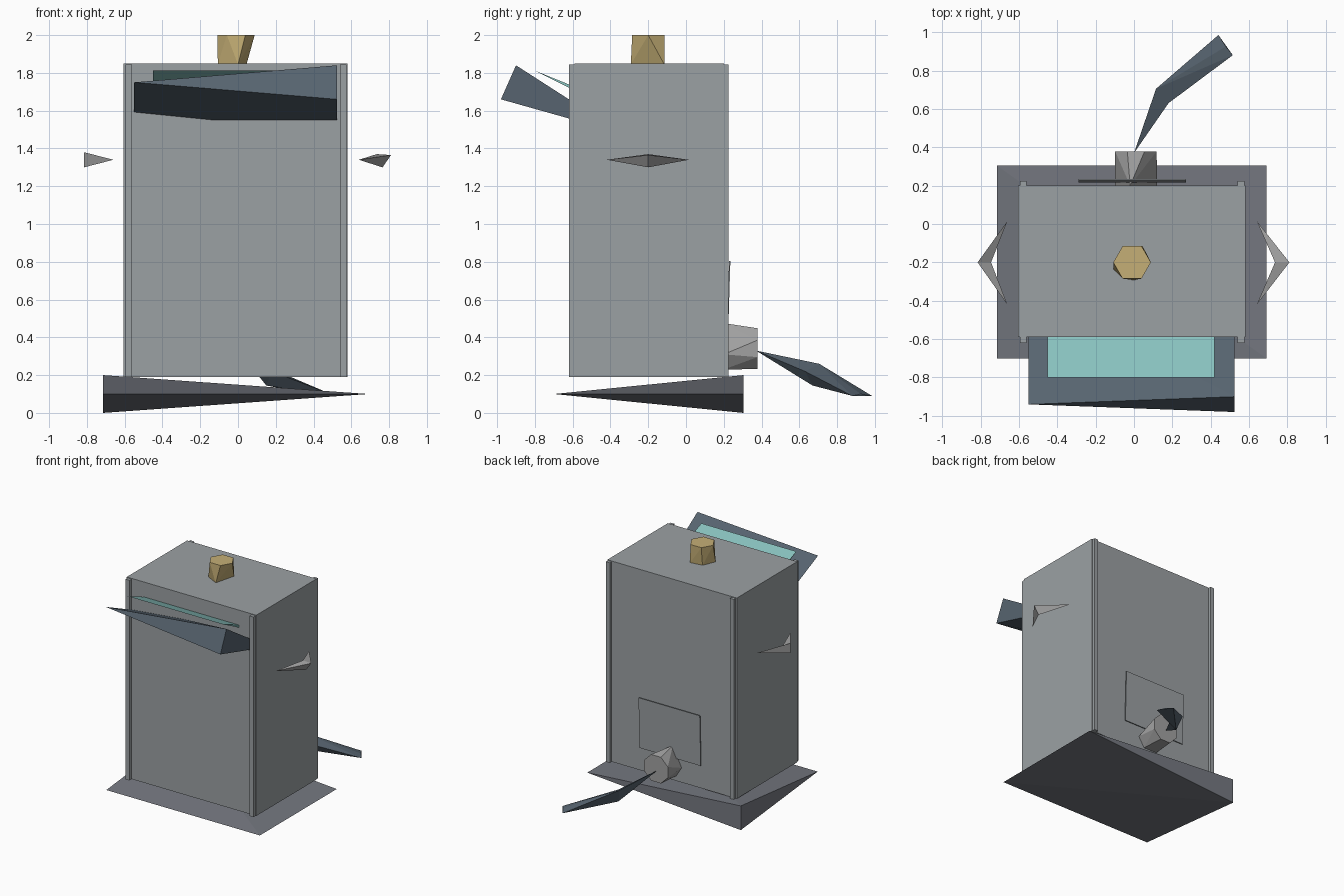
import bpy, bmesh, math
from mathutils import Matrix

if "Cube" in bpy.data.objects:
    bpy.data.objects.remove(bpy.data.objects["Cube"])


def mat(name, rgb):
    m = bpy.data.materials.new(name)
    m.diffuse_color = (*rgb, 1)
    m.use_nodes = True
    m.node_tree.nodes["Principled BSDF"].inputs["Base Color"].default_value = m.diffuse_color
    return m


BODY = mat("body_grey", (0.33, 0.355, 0.37))
BASE = mat("base_grey", (0.18, 0.19, 0.22))
SLATE = mat("slate", (0.095, 0.127, 0.16))
TEAL = mat("teal", (0.25, 0.54, 0.52))
GOLD = mat("gold", (0.56, 0.43, 0.18))
LIGHT = mat("fitting_grey", (0.36, 0.36, 0.36))


def finish(name, bm, material=None):
    bmesh.ops.recalc_face_normals(bm, faces=bm.faces)
    me = bpy.data.meshes.new(name)
    bm.to_mesh(me)
    bm.free()
    ob = bpy.data.objects.new(name, me)
    bpy.context.collection.objects.link(ob)
    if material:
        me.materials.append(material)
    return ob


def hull(name, groups, material=None):
    """Flat-faced solid from one or more convex point groups."""
    bm = bmesh.new()
    for pts in groups:
        vs = [bm.verts.new(p) for p in pts]
        bmesh.ops.convex_hull(bm, input=vs)
    return finish(name, bm, material)


def box(name, x, y, z, material=None):
    bm = bmesh.new()
    size = [b - a for a, b in (x, y, z)]
    mid = [(a + b) / 2 for a, b in (x, y, z)]
    bmesh.ops.create_cube(bm, size=1, matrix=Matrix.Translation(mid) @ Matrix.Diagonal((*size, 1)))
    return finish(name, bm, material)


def spindle(name, section, tips, material=None):
    """Closed section drawn out to a point at each tip."""
    bm = bmesh.new()
    ring = [bm.verts.new(p) for p in section]
    for tip in tips:
        t = bm.verts.new(tip)
        for i, v in enumerate(ring):
            bm.faces.new((v, ring[i - 1], t))
    return finish(name, bm, material)


def ring(n, r, start=0.0):
    return [(r * math.cos(start + i * math.tau / n), r * math.sin(start + i * math.tau / n))
            for i in range(n)]


# Cabinet and its corner strips
box("cabinet", (-0.605, 0.58), (-0.59, 0.2), (0.19, 1.85), BODY)
for sx, xs in (("left", (-0.595, -0.56)), ("right", (0.54, 0.575))):
    for sy, ys in (("front", (-0.62, -0.585)), ("back", (0.19, 0.225))):
        box(f"corner_strip_{sy}_{sx}", xs, ys, (0.19, 1.845), BODY)

# Base plinth: thick only at the back left corner
hull("base", [[(-0.715, -0.7, 0.1), (0.69, -0.7, 0.1), (0.69, 0.305, 0.1),
               (-0.715, 0.305, 0.2), (-0.715, 0.305, 0.0)]], BASE)

# Tilted control console: thick only at the front right corner
hull("console", [[(-0.55, -0.94, 1.75), (0.525, -0.9, 1.84), (0.525, -0.98, 1.66),
                  (-0.55, -0.34, 1.48), (0.525, -0.34, 1.48)]], SLATE)

# Screen floating above the console
hull("screen", [[(x, y, z) for x in (-0.45, 0.42)
                 for y, z in ((-0.8, 1.812), (-0.45, 1.67), (-0.45, 1.635))]], TEAL)

# Knob: hexagonal top on an irregular foot
hull("top_knob", [[(x - 0.01, y - 0.2, 2.0) for x, y in ring(6, 0.098)]
                  + [(0.045, -0.115, 1.845), (0.0, -0.292, 1.845),
                     (-0.107, -0.235, 1.845), (-0.06, -0.13, 1.845)]], GOLD)

# Side handles: triangle section pulled to a point at both ends
for side, tip, section in (
        ("left", -0.66, [(-0.815, 1.38), (-0.815, 1.30), (-0.745, 1.34)]),
        ("right", 0.64, [(0.735, 1.37), (0.81, 1.365), (0.765, 1.30)])):
    spindle(f"handle_{side}", [(x, -0.2, z) for x, z in section],
            [(tip, -0.42, 1.34), (tip, 0.015, 1.34)], LIGHT)

# Back access panel: thin plate leaning outward at the top
hull("back_panel", [[(x, y, z) for x in (-0.29, 0.27)
                     for y, z in ((0.215, 0.385), (0.222, 0.385), (0.228, 0.805), (0.235, 0.805))]], BODY)

# Cable socket: octagonal mouth on a coarser pentagonal foot
hull("cable_socket", [[(x + 0.01, 0.378, z + 0.34) for x, z in ring(8, 0.117, math.pi / 8)]
                      + [(-0.02, 0.2, 0.475), (-0.1, 0.2, 0.31), (-0.05, 0.2, 0.23),
                         (0.07, 0.2, 0.23), (0.12, 0.2, 0.31)]], LIGHT)

# Trailing cable in two segments
bend = [(0.115, 0.705, 0.26), (0.18, 0.63, 0.22), (0.15, 0.67, 0.145)]
hull("cable", [[(0.0, 0.37, 0.33)] + bend,
               bend + [(0.44, 0.985, 0.09), (0.515, 0.88, 0.09), (0.478, 0.925, 0.10)]], SLATE)
